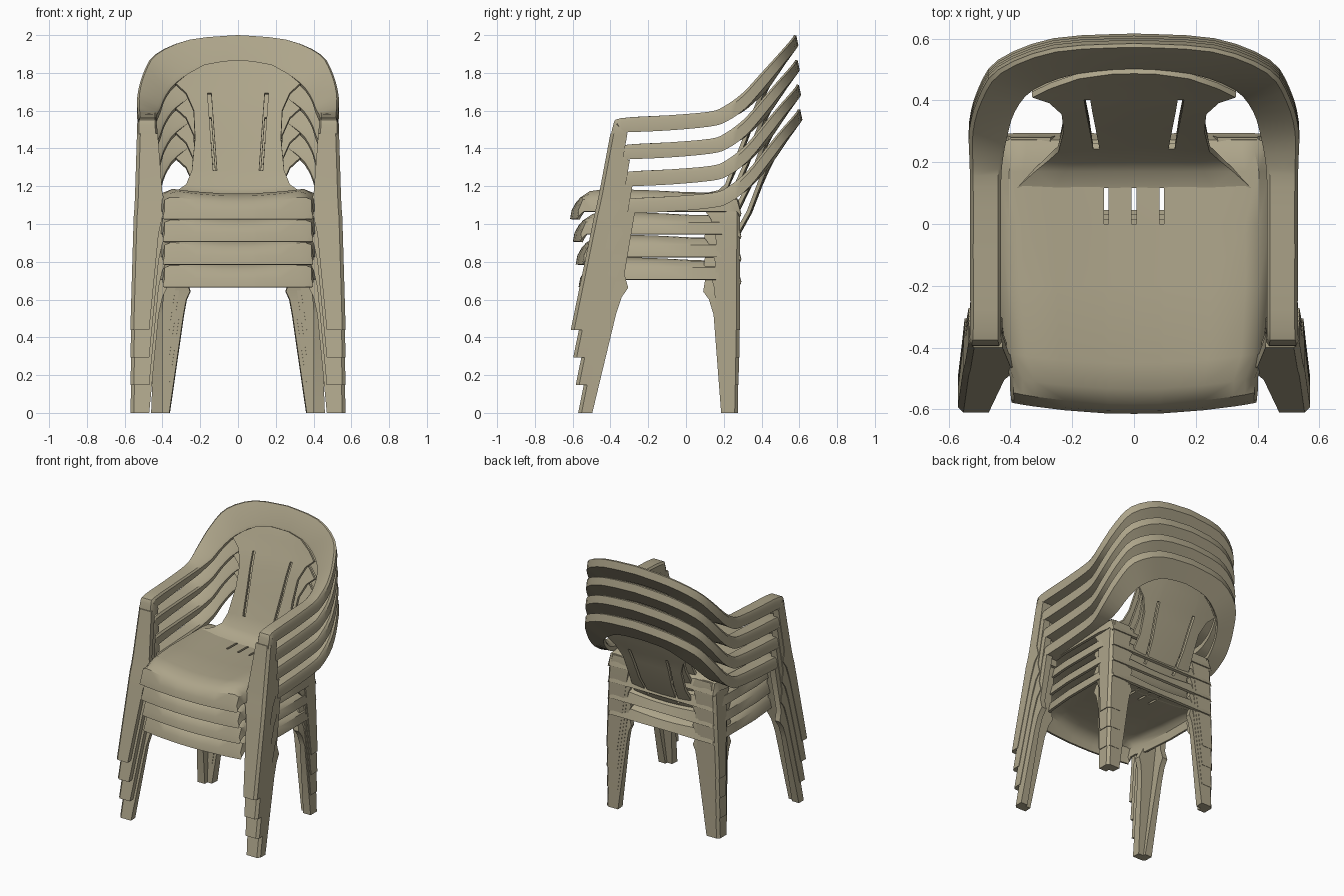
import bpy, bmesh, math
from mathutils import Vector as V

if "Cube" in bpy.data.objects:
    bpy.data.objects.remove(bpy.data.objects["Cube"])

mat = bpy.data.materials.new("beige plastic")
mat.diffuse_color = (0.42, 0.375, 0.255, 1)
mat.use_nodes = True
mat.node_tree.nodes["Principled BSDF"].inputs["Base Color"].default_value = mat.diffuse_color


def finish(bm, name, thick=0):
    """Mirror the right half, thicken sheets, smooth by angle."""
    bmesh.ops.recalc_face_normals(bm, faces=bm.faces)
    me = bpy.data.meshes.new(name)
    bm.to_mesh(me)
    bm.free()
    me.materials.append(mat)
    ob = bpy.data.objects.new(name, me)
    bpy.context.collection.objects.link(ob)
    m = ob.modifiers.new("mirror", 'MIRROR')
    m.use_clip = True
    m.merge_threshold = 0.0005
    if thick:
        s = ob.modifiers.new("thickness", 'SOLIDIFY')
        s.thickness = thick
        s.offset = 0
    bpy.ops.object.select_all(action='DESELECT')
    ob.select_set(True)
    bpy.context.view_layer.objects.active = ob
    bpy.ops.object.convert(target='MESH')
    bpy.ops.object.shade_smooth_by_angle(angle=math.radians(35))


def loft(name, rings, cap_end):
    bm = bmesh.new()
    vs = [[bm.verts.new(p) for p in r] for r in rings]
    n = len(vs[0])
    for a, b in zip(vs, vs[1:]):
        for j in range(n):
            bm.faces.new((a[j], a[(j + 1) % n], b[(j + 1) % n], b[j]))
    bm.faces.new(vs[0])
    if cap_end:
        bm.faces.new(vs[-1])
    finish(bm, name)


def sheet(name, rows, is_hole, thick):
    bm = bmesh.new()
    vs = [[bm.verts.new(p) for p in r] for r in rows]
    for i in range(len(vs) - 1):
        for j in range(len(vs[0]) - 1):
            if not is_hole(i, j):
                bm.faces.new((vs[i][j], vs[i][j + 1], vs[i + 1][j + 1], vs[i + 1][j]))
    finish(bm, name, thick)


def smooth_rows(rows, n=3):
    """Catmull-Rom refinement of a list of number tuples."""
    out = []
    for i in range(len(rows) - 1):
        p = [rows[max(0, min(len(rows) - 1, i + d))] for d in (-1, 0, 1, 2)]
        for s in range(n):
            t = s / n
            out.append([0.5 * (2 * b + (c - a) * t + (2 * a - 5 * b + 4 * c - d) * t * t
                               + (3 * b - a - 3 * c + d) * t ** 3) for a, b, c, d in zip(*p)])
    return out + [list(rows[-1])]


# All profiles describe the top chair; k counts chairs downwards from it.
# Arm and rim: outer x y z, inner x y z, outer lip y z, inner lip y z
RIM = [(.535, -.40, 1.44, .425, -.40, 1.44, .08, 0, .08, 0),
       (.535, -.385, 1.525, .428, -.385, 1.525, .07, -.04, .07, -.04),
       (.53, -.345, 1.56, .43, -.345, 1.56, .02, -.075, .02, -.07),
       (.53, -.1, 1.575, .43, -.1, 1.575, 0, -.08, 0, -.06),
       (.53, .12, 1.595, .43, .12, 1.585, 0, -.08, 0, -.05),
       (.532, .2, 1.625, .425, .2, 1.595, .01, -.085, .01, -.04),
       (.533, .3, 1.70, .41, .28, 1.62, .012, -.09, .015, -.03),
       (.505, .40, 1.81, .385, .36, 1.68, .015, -.085, .02, -.02),
       (.44, .495, 1.915, .325, .43, 1.755, .015, -.075, .02, -.02),
       (.26, .565, 1.992, .19, .48, 1.835, .015, -.07, .02, -.02),
       (0, .58, 2.016, 0, .497, 1.857, .015, -.07, .02, -.02)]
# Back panel: y, z, half width
PANEL = [(.12, 1.132, .38), (.175, 1.15, .32), (.215, 1.19, .275), (.255, 1.28, .245),
         (.32, 1.45, .228), (.375, 1.60, .235), (.415, 1.69, .275), (.44, 1.74, .33),
         (.462, 1.79, .27), (.485, 1.84, .18), (.495, 1.86, .07)]
# Seat: rows (y, drop) front to back, columns (x, drop) centre to side
SEAT_ROWS = [(-.605, -.115), (-.597, -.07), (-.575, -.03), (-.53, .0), (-.45, .012), (-.2, .005),
             (0, -.005), (.17, -.008), (.23, -.012), (.265, -.035), (.285, -.09)]
SEAT_COLS = [(0, 1), (.0075, 1), (.0825, 1), (.0975, 1), (.25, 1), (.36, 1),
             (.40, -.01), (.43, -.04), (.44, -.10)]
# Legs: z, inner x, outer x, inner y, outer y, wall
FRONT_LEG = [(.44, .47, .57, -.535, -.61, .055), (.95, .42, .555, -.41, -.505, .04),
             (1.04, .40, .552, -.38, -.487, .04), (1.09, .375, .548, -.345, -.475, .04),
             (1.16, .40, .545, -.365, -.46, .04), (1.48, .425, .535, -.31, -.40, .05)]
REAR_LEG = [(.44, .36, .46, .195, .285, .06), (.95, .285, .44, .155, .287, .04),
            (1.03, .27, .435, .13, .287, .04), (1.07, .25, .43, .10, .287, .04),
            (1.13, .27, .415, .11, .28, .04)]


def leg(name, sections, k, dy):
    rings = []
    for z, xi, xo, yi, yo, w in sections:
        s = (z - .44) / 1.04
        z -= k * (.1467 * (1 - s) + .14 * s)
        yi, yo = yi + dy * k, yo + dy * k
        g = 1 if yo > yi else -1
        c = .018
        rings.append([(xo, yo - g * c, z), (xo - c, yo, z), (xi, yo, z), (xi + .004, yo - g * w, z),
                      (xo - w, yo - g * w, z), (xo - w, yi, z), (xo, yi, z)])
    loft(name, rings, True)


def arm_rim(name, k):
    rings = []
    for ox, oy, oz, ix, iy, iz, ly, lz, my, mz in smooth_rows(RIM):
        s = max(0, min(1, (oz - 1.6) / .3))
        d = V((0, .007 * k, -k * (.143 * (1 - s) + .131 * s)))
        o, i = V((ox, oy, oz)) + d, V((ix, iy, iz)) + d
        ob, ib = o + V((0, ly, lz)), i + V((0, my, mz))
        rings.append([ob, o.lerp(ob, .25), o.lerp(i, .1), o.lerp(i, .9), i.lerp(ib, .2), ib])
    for p in rings[-1]:
        p.x = 0
    loft(name, rings, False)


def back_panel(name, k):
    rows = []
    for y, z, hw in PANEL:
        t = max(0, min(1, (z - 1.28) / .41))
        c = .112 + .03 * t
        xs = [0, min(c, hw * .6), min(c + .02, hw * .75), (c + .02 + hw) / 2 if hw > .19 else hw * .9, hw]
        drop = .12 + .011 * max(0, min(1, (z - 1.13) / .4))
        rows.append([(x, y - .2 * x * x * (z > 1.2) + .007 * k * (z > 1.3), z - drop * k
                      + (.025 * min(1, (x / .36) ** 2) if z < 1.2 else 0)) for x in xs])
    # long slanted slots
    sheet(name, rows, lambda i, j: j == 1 and 3 <= i <= 5, .02)


def seat(name, k):
    rows = []
    for y, rz in SEAT_ROWS:
        row = []
        for x, cz in SEAT_COLS:
            dish = .025 * min(1, (x / .36) ** 2)
            front = max(0, min(1, (-.4 - y) / .13))
            yy = y + (.18 * x * x if y < -.4 else 0)
            row.append((x * ((.97 if y > .2 else 1) - .11 * front * (x > .2)),
                        yy + .015 * k * (y < .1),
                        1.14 - .12 * k + min(rz, cz) + (dish if rz > -.04 else 0)))
        rows.append(row)
    # three drain slots
    sheet(name, rows, lambda i, j: i == 6 and j in (0, 2), .018)


# Stack of four chairs
for k in range(4):
    n = f"_{4 - k}"
    arm_rim("arms_and_back_rim" + n, k)
    back_panel("back_panel" + n, k)
    seat("seat" + n, k)
    leg("front_legs" + n, FRONT_LEG, k, .013)
    leg("rear_legs" + n, REAR_LEG, k, -.003)
